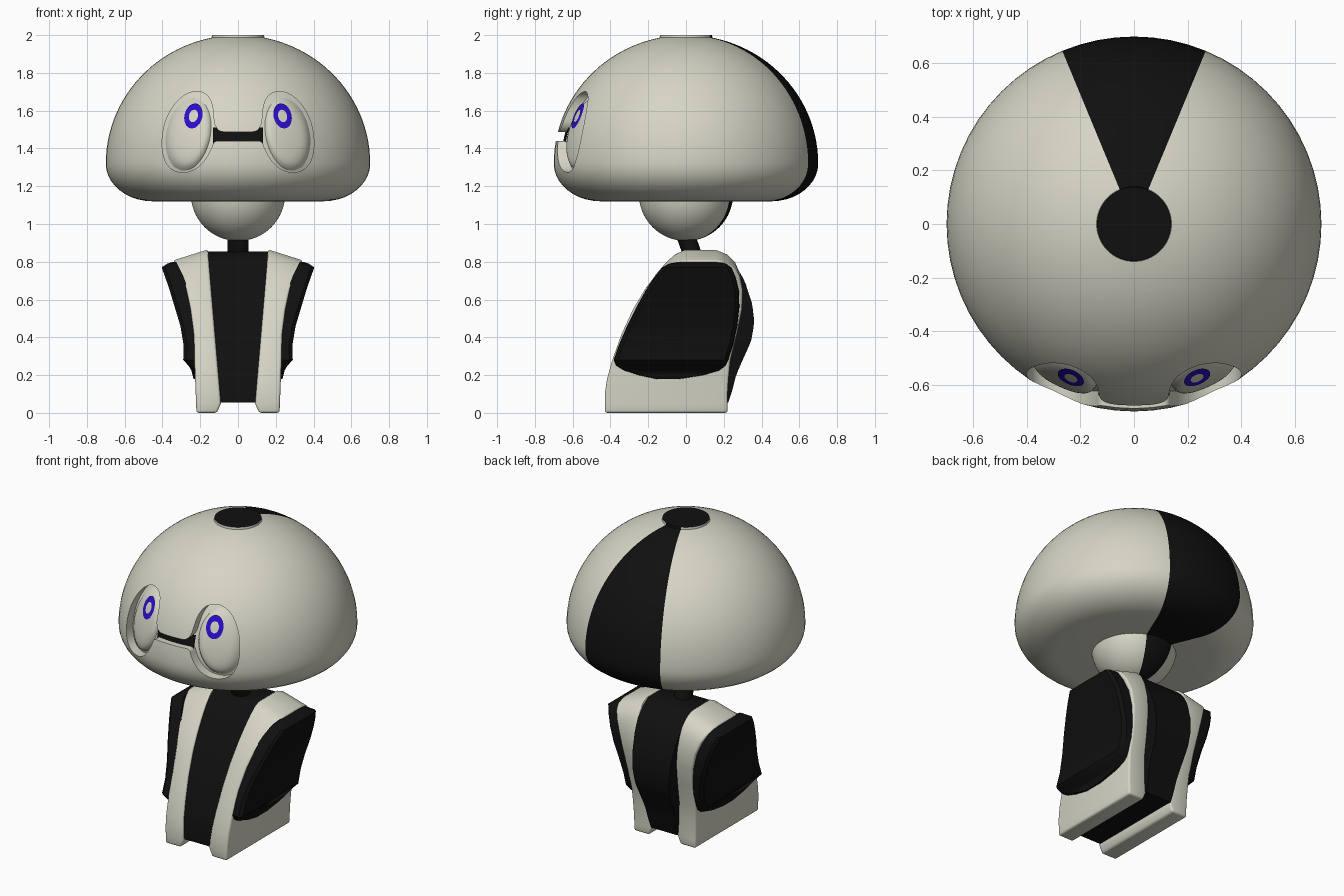
import bpy, bmesh, math

if "Cube" in bpy.data.objects:
    bpy.data.objects.remove(bpy.data.objects["Cube"])

def material(name, rgb):
    m = bpy.data.materials.new(name)
    m.diffuse_color = (*rgb, 1)
    m.use_nodes = True
    m.node_tree.nodes["Principled BSDF"].inputs["Base Color"].default_value = m.diffuse_color
    return m

CREAM = material("warm_white", (0.67, 0.66, 0.56))
BLACK = material("black", (0.005, 0.005, 0.005))
BLUE = material("blue", (0.025, 0.004, 0.60))

def make(name, verts, faces, mats, rule=None, front=False):
    """Mesh object; front=True means an open patch that faces -y."""
    bm = bmesh.new()
    vs = [bm.verts.new(v) for v in verts]
    for f in faces:
        bm.faces.new([vs[i] for i in f])
    bmesh.ops.remove_doubles(bm, verts=bm.verts, dist=1e-5)
    bmesh.ops.recalc_face_normals(bm, faces=bm.faces)
    bm.normal_update()
    if front and sum(f.normal.y for f in bm.faces) > 0:
        bmesh.ops.reverse_faces(bm, faces=bm.faces)
    if rule:
        for f in bm.faces:
            f.material_index = rule(f.calc_center_median())
    me = bpy.data.meshes.new(name)
    bm.to_mesh(me)
    bm.free()
    for m in mats:
        me.materials.append(m)
    ob = bpy.data.objects.new(name, me)
    bpy.context.collection.objects.link(ob)
    return ob

def select(ob):
    bpy.ops.object.select_all(action='DESELECT')
    ob.select_set(True)
    bpy.context.view_layer.objects.active = ob

def smooth(ob, angle=35):
    select(ob)
    bpy.ops.object.shade_smooth_by_angle(angle=math.radians(angle))

def apply_mod(ob, kind, **props):
    mod = ob.modifiers.new(kind.lower(), kind)
    for k, v in props.items():
        setattr(mod, k, v)
    select(ob)
    bpy.ops.object.modifier_apply(modifier=mod.name)

def loft(name, rings, mats, rule=None, bevel=0):
    """Closed solid through rings of equal length."""
    n = len(rings[0])
    verts = [p for r in rings for p in r]
    faces = [(a * n + i, a * n + (i + 1) % n, (a + 1) * n + (i + 1) % n, (a + 1) * n + i)
             for a in range(len(rings) - 1) for i in range(n)]
    faces += [tuple(range(n)), tuple(range(len(verts) - n, len(verts)))]
    ob = make(name, verts, faces, mats, rule)
    if bevel:
        apply_mod(ob, 'BEVEL', width=bevel, segments=3, limit_method='ANGLE',
                  angle_limit=math.radians(45))
    return ob

def lathe(name, profile, mats, rule, seg=64):
    return loft(name, [[(r * math.sin(2 * math.pi * i / seg), r * math.cos(2 * math.pi * i / seg), z)
                        for i in range(seg)] for r, z in profile], mats, rule)

def lerp(table, z):
    for (a, u), (b, v) in zip(table, table[1:]):
        if z <= b:
            return u + (v - u) * max(0, z - a) / (b - a)
    return table[-1][1]

# ---- head: dome with a black rear wedge and crown disc
def dome_r(z):
    if z >= 1.32:
        return 0.7 * math.sqrt(max(0, 1 - ((z - 1.32) / 0.68) ** 2))
    return 0.45 + 0.25 * math.sqrt(max(0, 1 - ((1.32 - z) / 0.2) ** 2))

def rear_wedge(c):
    return int(abs(math.atan2(c.x, c.y)) < math.radians(22.5) or c.z > 1.996)

profile = [(0.2, 1.12)]
profile += [(0.45 + 0.25 * math.sin(math.pi * k / 20), 1.32 - 0.2 * math.cos(math.pi * k / 20))
            for k in range(11)]
top = math.acos(0.14 / 0.7)
profile += [(0.7 * math.cos(top * k / 24), 1.32 + 0.68 * math.sin(top * k / 24)) for k in range(1, 25)]
profile += [(0.138, 2.0)]
head = lathe("head_dome", profile, [CREAM, BLACK], rear_wedge)

# face recess: two eye sockets joined by the mouth slit
half = [(0.06, 1.487), (0.10, 1.49), (0.125, 1.525), (0.13, 1.57), (0.135, 1.63), (0.16, 1.685),
        (0.215, 1.705), (0.275, 1.69), (0.335, 1.64), (0.385, 1.55), (0.404, 1.45), (0.398, 1.36),
        (0.365, 1.295), (0.30, 1.268), (0.23, 1.285), (0.175, 1.335), (0.14, 1.40), (0.128, 1.44), (0.08, 1.44)]
outline = half + [(-x, z) for x, z in reversed(half)]
for _ in range(2):
    outline = [(a[0] * s + b[0] * (1 - s), a[1] * s + b[1] * (1 - s))
               for a, b in zip(outline, outline[1:] + outline[:1]) for s in (0.75, 0.25)]
cutter = loft("face_cutter", [[(x, y, z) for x, z in outline] for y in (-0.9, -0.45)], [CREAM])
cutter.hide_render = True
apply_mod(head, 'BOOLEAN', operation='DIFFERENCE', solver='EXACT', object=cutter)
bpy.data.objects.remove(cutter)
smooth(head)

def on_dome(x, z, off):
    return (x, -math.sqrt((dome_r(z) - off) ** 2 - x * x), z)

def grid_patch(name, hx, z0, z1, off, mat, nx=32, nz=12):
    verts = [on_dome(-hx + 2 * hx * i / nx, z0 + (z1 - z0) * j / nz, off)
             for j in range(nz + 1) for i in range(nx + 1)]
    w = nx + 1
    faces = [(j * w + i, j * w + i + 1, (j + 1) * w + i + 1, (j + 1) * w + i)
             for j in range(nz) for i in range(nx)]
    smooth(make(name, verts, faces, [mat], front=True))

grid_patch("socket_floor", 0.43, 1.25, 1.73, 0.055, CREAM)
grid_patch("mouth", 0.132, 1.42, 1.51, 0.04, BLACK)

# eyes and iris rings, laid over the dome curvature
def oval(name, cx, cz, rx, rz, off, t0, mat, side, n=48, k=10):
    verts = []
    for j in range(k + 1):
        t = t0 + (1 - t0) * j / k
        for i in range(n):
            a = 2 * math.pi * i / n
            u, v = rx * t * math.cos(a), rz * t * math.sin(a)
            verts.append(on_dome(side * (cx + u - 0.13 * v), cz + v, off(t)))
    faces = [(j * n + i, j * n + (i + 1) % n, (j + 1) * n + (i + 1) % n, (j + 1) * n + i)
             for j in range(1 if t0 == 0 else 0, k) for i in range(n)]
    if t0 == 0:
        faces.append(tuple(range(n, 2 * n)))
    smooth(make(name, verts, faces, [mat], front=True), 60)

for side, tag in ((1, "left"), (-1, "right")):
    oval("eye_" + tag, 0.263, 1.475, 0.12, 0.195, lambda t: 0.03 + 0.028 * t ** 8, 0, CREAM, side)
    oval("iris_" + tag, 0.236, 1.572, 0.048, 0.066, lambda t: 0.027, 0.5, BLUE, side)

# ---- ball under the head and tilted neck
ball = lathe("neck_ball", [(0.25 * math.sin(math.pi * k / 32), 1.16 - 0.25 * math.cos(math.pi * k / 32))
                           for k in range(1, 22)], [CREAM, BLACK], rear_wedge)
smooth(ball)
neck = loft("neck", [[(0.055 * math.cos(math.pi * i / 16), y + 0.052 * math.sin(math.pi * i / 16), z)
                      for i in range(32)] for y, z in ((0.055, 0.78), (-0.002, 0.94))], [BLACK])
smooth(neck)

# ---- torso: two pale side shells, a black core and black side pads
# rows: height, front y, back y
BODY = [(0, -.43, .22), (.05, -.43, .22), (.10, -.43, .22), (.18, -.418, .225), (.28, -.39, .235),
        (.42, -.34, .27), (.55, -.28, .297), (.65, -.22, .30), (.74, -.155, .285),
        (.80, -.105, .26), (.84, -.06, .22), (.865, -.01, .16)]
WIDTH = [(0, .22), (.26, .23), (.42, .235), (.6, .258), (.7, .29), (.81, .345)]
CORE_BACK = [(.05, .222), (.12, .245), (.2, .265), (.28, .30), (.38, .345), (.48, .362),
             (.58, .35), (.70, .31), (.77, .27), (.82, .22), (.86, .15)]

def inner_x(z):
    return 0.086 + 0.085 * z

# rows: height, front y, back y, outer x
PAD = [(.18, -.17, -.02, .236), (.20, -.26, .10, .241), (.225, -.33, .18, .247), (.25, -.37, .21, .262),
       (.28, -.383, .224, .29), (.36, -.355, .25, .288), (.46, -.312, .272, .305), (.56, -.262, .283, .335),
       (.65, -.212, .28, .362), (.72, -.165, .262, .386), (.77, -.125, .24, .404),
       (.79, -.09, .21, .375), (.80, -.04, .16, .345)]

for side, tag in ((1, "left"), (-1, "right")):
    rings = []
    for z, yf, yb in BODY:
        zo = z - 0.058 * max(0, (z - 0.65) / 0.215) ** 1.3
        xi = 0.112 if z == 0 else inner_x(z)
        xo = lerp(WIDTH, zo)
        rings.append([(side * xi, yf, z), (side * xo, yf, zo), (side * xo, yb, zo), (side * xi, yb, z)])
    smooth(loft("body_shell_" + tag, rings, [CREAM], bevel=0.013))
    rings = []
    for z, yf, yb, xo in PAD:
        w = lerp(WIDTH, z) - 0.012
        rings.append([(side * w, yf, z), (side * (xo - 0.018), yf + 0.003, z), (side * xo, yf + 0.022, z),
                      (side * xo, yb - 0.022, z), (side * (xo - 0.018), yb - 0.003, z), (side * w, yb, z)])
    smooth(loft("side_pad_" + tag, rings, [BLACK]), 40)

rings = []
for z in [0.055 + 0.80 * k / 24 for k in range(25)]:
    yf = lerp([(r[0], r[1]) for r in BODY], z) + 0.012
    yb = lerp(CORE_BACK, z)
    x = inner_x(z) + 0.003
    rings.append([(-x, yf, z), (x, yf, z), (x, yb, z), (-x, yb, z)])
smooth(loft("body_core", rings, [BLACK]), 40)
